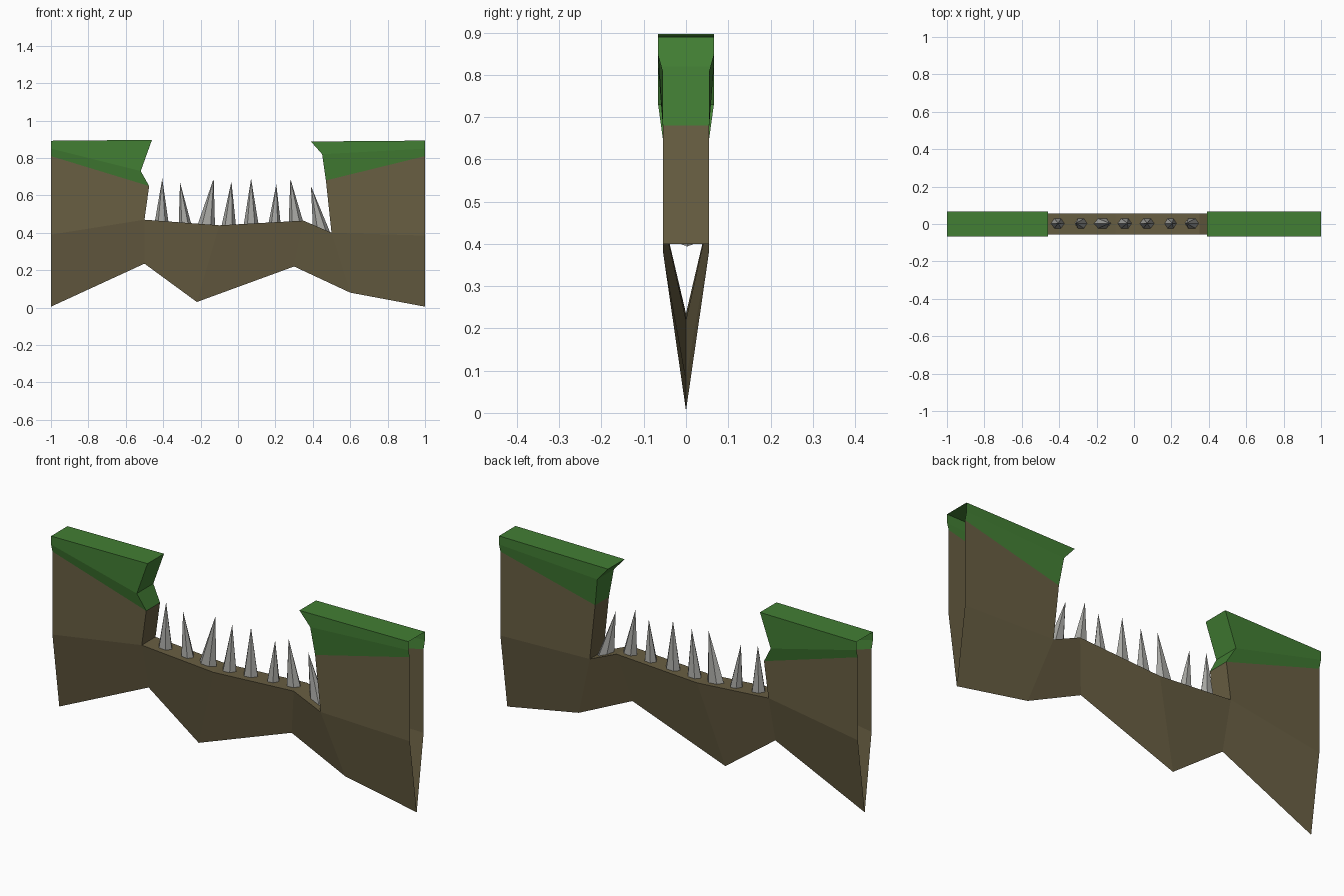
import bpy, bmesh, math

if "Cube" in bpy.data.objects:
    bpy.data.objects.remove(bpy.data.objects["Cube"])

def material(name, rgb):
    m = bpy.data.materials.new(name)
    m.diffuse_color = (*rgb, 1)
    m.use_nodes = True
    m.node_tree.nodes["Principled BSDF"].inputs["Base Color"].default_value = m.diffuse_color
    return m

def finish(bm, name, mat=None):
    bmesh.ops.remove_doubles(bm, verts=bm.verts, dist=0.0005)
    me = bpy.data.meshes.new(name)
    bm.to_mesh(me)
    bm.free()
    ob = bpy.data.objects.new(name, me)
    bpy.context.collection.objects.link(ob)
    if mat:
        me.materials.append(mat)
    return ob

def shell(name, mat, sides, tops):
    """Open-ended shell of (x, z, half width) points: mirrored sides plus a strip over the top."""
    bm = bmesh.new()
    def face(pts):
        bm.faces.new([bm.verts.new(p) for p in pts])
    for poly in sides:
        face([(x, -w, z) for x, z, w in poly])
        face([(x, w, z) for x, z, w in reversed(poly)])
    for (ax, az, aw), (bx, bz, bw) in zip(tops, tops[1:]):
        face([(ax, -aw, az), (bx, -bw, bz), (bx, bw, bz), (ax, aw, az)])
    return finish(bm, name, mat)

earth = material("earth", (0.138, 0.112, 0.055))
grass = material("grass", (0.055, 0.21, 0.034))
stone = material("stone", (0.38, 0.38, 0.36))
W, G = 0.055, 0.066

# Left and right grass caps: overhanging lip, then a taper back to the earth
lt0, lt1, lm0, lm1 = (-1, .892, G), (-.46, .897, G), (-1, .85, G), (-.52, .73, G)
lb0, lb1 = (-1, .81, W), (-.475, .65, W)
shell("left_grass_cap", grass,
      [[lm0, lm1, lt1, lt0], [lb0, lb1, lm1, lm0]], [lt0, lt1, lm1, lb1])
rt0, rt1, rm0, rm1 = (.39, .888, G), (1, .893, G), (.45, .82, G), (1, .85, G)
rb0, rb1 = (.47, .68, W), (1, .81, W)
shell("right_grass_cap", grass,
      [[rm0, rm1, rt1, rt0], [rb0, rb1, rm1, rm0]], [rb0, rm0, rt0, rt1])

# Earth body: two pillars, pit floor, and sides tapering to a jagged keel
rim = [(-1, .39, W), (-.5, .47, W), (-.1, .44, W), (.35, .465, W), (.5, .40, W), (1, .385, W)]
keel = [(-1, .005, 0), (-.5, .235, 0), (-.22, .03, 0), (.3, .22, 0), (.6, .08, 0), (1, .005, 0)]
sides = [[keel[i], keel[i + 1], rim[i + 1], rim[i]] for i in range(5)]
sides += [[rim[0], rim[1], lb1, lb0], [rim[4], rim[5], rb1, rb0]]
shell("earth_body", earth, sides, [lb1] + rim[1:5] + [rb0])

# Stone spikes: tilted six-sided cones whose bases follow the pit floor
def floor_z(x):
    for (ax, az, _), (bx, bz, _) in zip(rim[1:4], rim[2:5]):
        if x <= bx:
            break
    return az + (bz - az) * (x - ax) / (bx - ax)

spikes = [  # base centre x, base radius x, tip x, tip z
    (-.408, .037, -.405, .69), (-.283, .034, -.31, .67), (-.17, .047, -.13, .69),
    (-.05, .039, -.035, .675), (.07, .040, .07, .69), (.195, .033, .205, .66),
    (.31, .039, .28, .69), (.448, .048, .39, .65)]
for n, (cx, r, tx, tz) in enumerate(spikes):
    bm = bmesh.new()
    ring = []
    for k in range(6):
        a = math.tau * k / 6
        x = cx + r * math.cos(a)
        ring.append(bm.verts.new((x, .003 + .031 * math.sin(a), floor_z(x) - .008)))
    tip = bm.verts.new((tx, .004, tz))
    for k in range(6):
        bm.faces.new((ring[k], ring[(k + 1) % 6], tip))
    finish(bm, f"spike_{n + 1}", stone)
